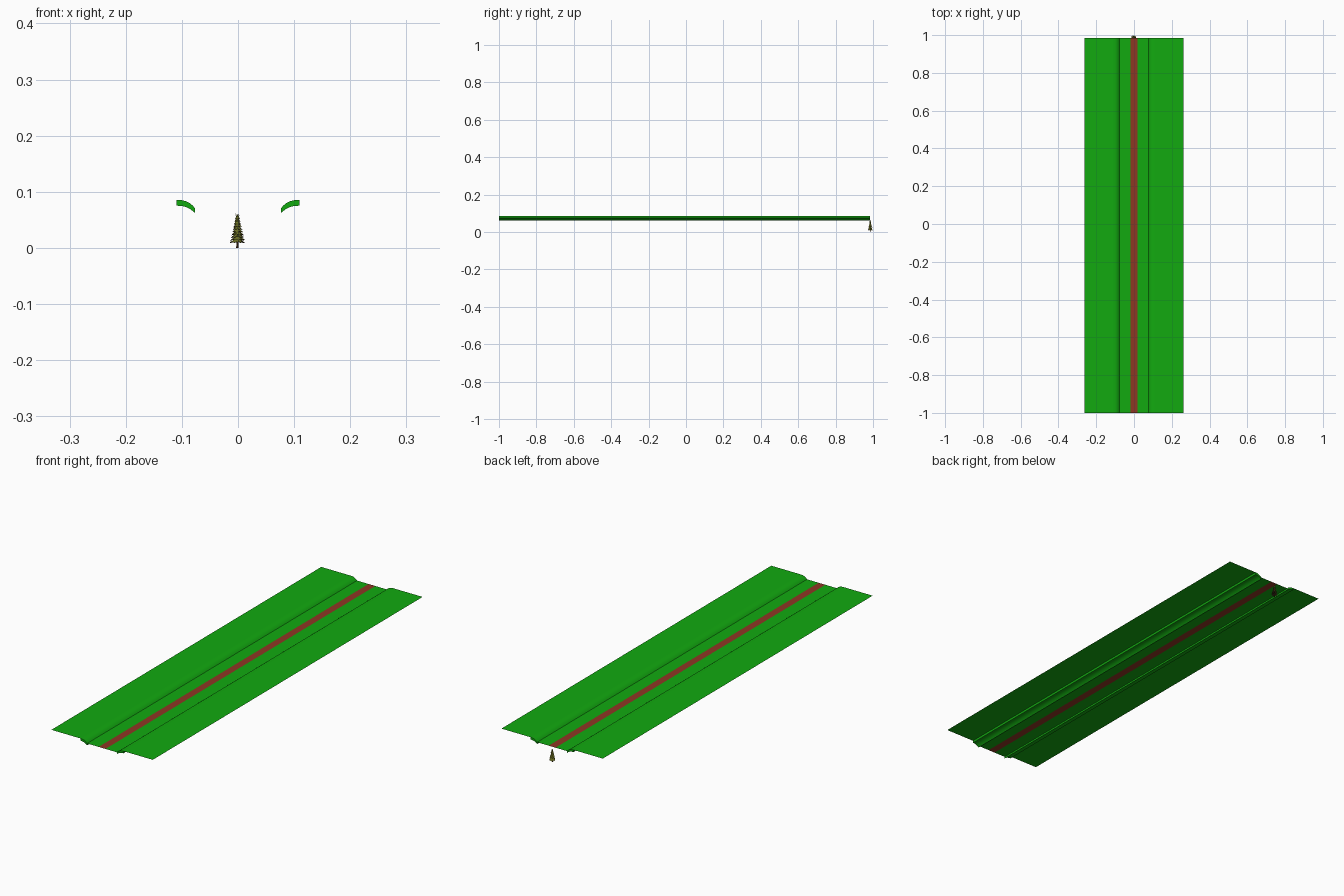
import bpy, bmesh, math, random
from mathutils import Vector

if "Cube" in bpy.data.objects:
    bpy.data.objects.remove(bpy.data.objects["Cube"])

random.seed(4)
Y0, Y1 = -1.0, 0.985
Z_OUT, Z_IN = 0.0855, 0.0712


def material(name, rgb):
    m = bpy.data.materials.new(name)
    m.diffuse_color = (*rgb, 1)
    m.use_nodes = True
    m.node_tree.nodes["Principled BSDF"].inputs["Base Color"].default_value = m.diffuse_color
    return m


GREEN = material("grass green", (0.006, 0.40, 0.005))
RED = material("path red", (0.27, 0.038, 0.017))
OLIVE = material("needle olive", (0.15, 0.16, 0.018))
BROWN = material("bark brown", (0.085, 0.035, 0.015))


def finish(name, bm, mats, smooth=False):
    me = bpy.data.meshes.new(name)
    bm.to_mesh(me)
    bm.free()
    ob = bpy.data.objects.new(name, me)
    bpy.context.collection.objects.link(ob)
    for m in mats:
        me.materials.append(m)
    if smooth:
        bpy.context.view_layer.objects.active = ob
        ob.select_set(True)
        bpy.ops.object.shade_smooth_by_angle(angle=math.radians(35))
        ob.select_set(False)
    return ob


def sheet(name, x0, x1, z, mat):
    """Single flat strip running the whole length."""
    bm = bmesh.new()
    bm.faces.new([bm.verts.new(c) for c in
                  ((x0, Y0, z), (x1, Y0, z), (x1, Y1, z), (x0, Y1, z))])
    return finish(name, bm, [mat])


def curb(name, side):
    """Curved lip profile, extruded along the length."""
    top = [(0.110, Z_OUT), (0.101, 0.0850), (0.093, 0.0832),
           (0.086, 0.0795), (0.081, 0.0755), (0.077, Z_IN)]
    low = [(0.077, 0.0625), (0.081, 0.0660), (0.086, 0.0695),
           (0.093, 0.0730), (0.101, 0.0747), (0.110, 0.0752)]
    bm = bmesh.new()
    prof = [bm.verts.new((side * x, Y0, z)) for x, z in top + low]
    face = bm.faces.new(prof)
    ext = bmesh.ops.extrude_face_region(bm, geom=[face], use_keep_orig=True)
    moved = [v for v in ext["geom"] if isinstance(v, bmesh.types.BMVert)]
    bmesh.ops.translate(bm, vec=(0, Y1 - Y0, 0), verts=moved)
    bmesh.ops.recalc_face_normals(bm, faces=bm.faces[:])
    return finish(name, bm, [GREEN], smooth=True)


# raised lawns, curbs and lower verges, mirrored left and right
for side, label in ((-1, "left"), (1, "right")):
    a, b = sorted((side * 0.110, side * 0.261))
    sheet(label + "_lawn", a, b, Z_OUT, GREEN)
    curb(label + "_curb", side)
    a, b = sorted((side * 0.0175, side * 0.077))
    sheet(label + "_verge", a, b, Z_IN, GREEN)

# red path down the middle
sheet("path", -0.0175, 0.0175, Z_IN, RED)

# tree trunk
TREE = Vector((-0.001, Y1, 0))
bm = bmesh.new()
bmesh.ops.create_cone(bm, cap_ends=True, segments=8, radius1=0.0022,
                      radius2=0.0006, depth=0.056)
bmesh.ops.translate(bm, vec=TREE + Vector((0, 0, 0.028)), verts=bm.verts[:])
finish("tree_trunk", bm, [BROWN])

# drooping tiers of needles with a jagged rim
bm = bmesh.new()
TIERS, SPIKES = 10, 14
for t in range(TIERS):
    f = t / (TIERS - 1)
    z = 0.009 + 0.042 * f
    r = 0.0148 * (1 - f) + 0.0045 * f
    apex = bm.verts.new(TREE + Vector((0, 0, z + 0.0095)))
    rim = []
    for i in range(SPIKES * 2):
        a = math.tau * (i + t * 0.7) / (SPIKES * 2)
        rr = r * (random.uniform(0.92, 1.0) if i % 2 else 0.74)
        dz = random.uniform(-0.001, 0.0008) + (0 if i % 2 else 0.0018)
        rim.append(bm.verts.new(TREE + Vector(
            (rr * math.cos(a), rr * math.sin(a), z + dz))))
    hub = bm.verts.new(TREE + Vector((0, 0, z + 0.002)))
    for i, v in enumerate(rim):
        w = rim[(i + 1) % len(rim)]
        bm.faces.new((apex, v, w))
        under = bm.faces.new((hub, w, v))
        under.material_index = 1
finish("tree_needles", bm, [OLIVE, BROWN])

# upright shoots at the tree tip
bm = bmesh.new()
for i in range(6):
    a = math.tau * i / 6
    d = Vector((math.cos(a), math.sin(a), 0))
    s = Vector((-d.y, d.x, 0)) * 0.0012
    base = TREE + Vector((0, 0, 0.053))
    tip = base + d * 0.0045 + Vector((0, 0, 0.0065 + 0.003 * (i % 2)))
    p, q, u, k = (bm.verts.new(c) for c in
                  (base + s, base - s, tip, base + d * 0.0018))
    for tri in ((p, q, u), (q, k, u), (k, p, u)):
        bm.faces.new(tri)
bmesh.ops.recalc_face_normals(bm, faces=bm.faces[:])
finish("tree_tip", bm, [OLIVE])
